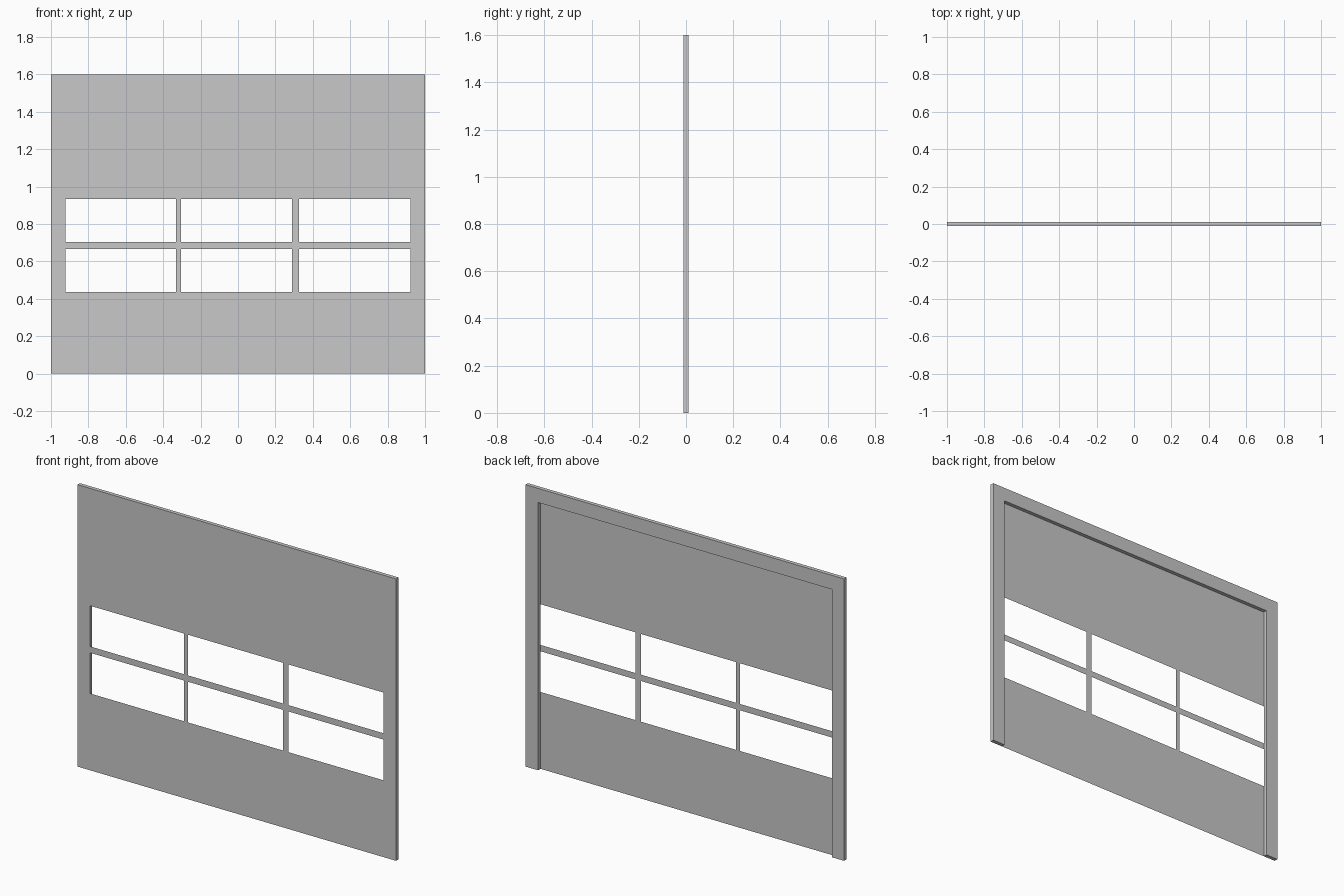
import bpy
import bmesh

if "Cube" in bpy.data.objects:
    bpy.data.objects.remove(bpy.data.objects["Cube"])

FRONT, BACK = -0.011, 0.011
TOP, INNER_TOP = 1.6, 1.52
LEFT, RIGHT = -0.923, 0.921

grey = bpy.data.materials.new("plain grey")
grey.diffuse_color = (0.58, 0.58, 0.58, 1)
grey.use_nodes = True
grey.node_tree.nodes["Principled BSDF"].inputs["Base Color"].default_value = grey.diffuse_color


def make_object(name, bm):
    mesh = bpy.data.meshes.new(name)
    bm.to_mesh(mesh)
    bm.free()
    mesh.materials.append(grey)
    obj = bpy.data.objects.new(name, mesh)
    bpy.context.collection.objects.link(obj)
    return obj


# Surround: an upside-down U profile extruded to the full depth
bm = bmesh.new()
profile = [(-1, 0), (LEFT, 0), (LEFT, INNER_TOP), (RIGHT, INNER_TOP),
           (RIGHT, 0), (1, 0), (1, TOP), (-1, TOP)]
face = bm.faces.new([bm.verts.new((x, FRONT, z)) for x, z in profile])
ext = bmesh.ops.extrude_face_region(bm, geom=[face], use_keep_orig=True)
moved = [v for v in ext["geom"] if isinstance(v, bmesh.types.BMVert)]
bmesh.ops.translate(bm, verts=moved, vec=(0, BACK - FRONT, 0))
bmesh.ops.recalc_face_normals(bm, faces=bm.faces)
make_object("surround_frame", bm)

# Thin front panel: a grid of cells with the six window cells left open
xs = [LEFT, -0.331, -0.305, 0.29, 0.325, RIGHT]
zs = [0, 0.436, 0.667, 0.703, 0.934, INNER_TOP]
bm = bmesh.new()
grid = [[bm.verts.new((x, FRONT, z)) for x in xs] for z in zs]
for row in range(5):
    for col in range(5):
        if row in (1, 3) and col % 2 == 0:
            continue
        bm.faces.new((grid[row][col], grid[row][col + 1],
                      grid[row + 1][col + 1], grid[row + 1][col]))
# Merge the cells into clean flat faces
bmesh.ops.dissolve_limit(bm, angle_limit=0.01, verts=bm.verts, edges=bm.edges)
make_object("window_panel", bm)
